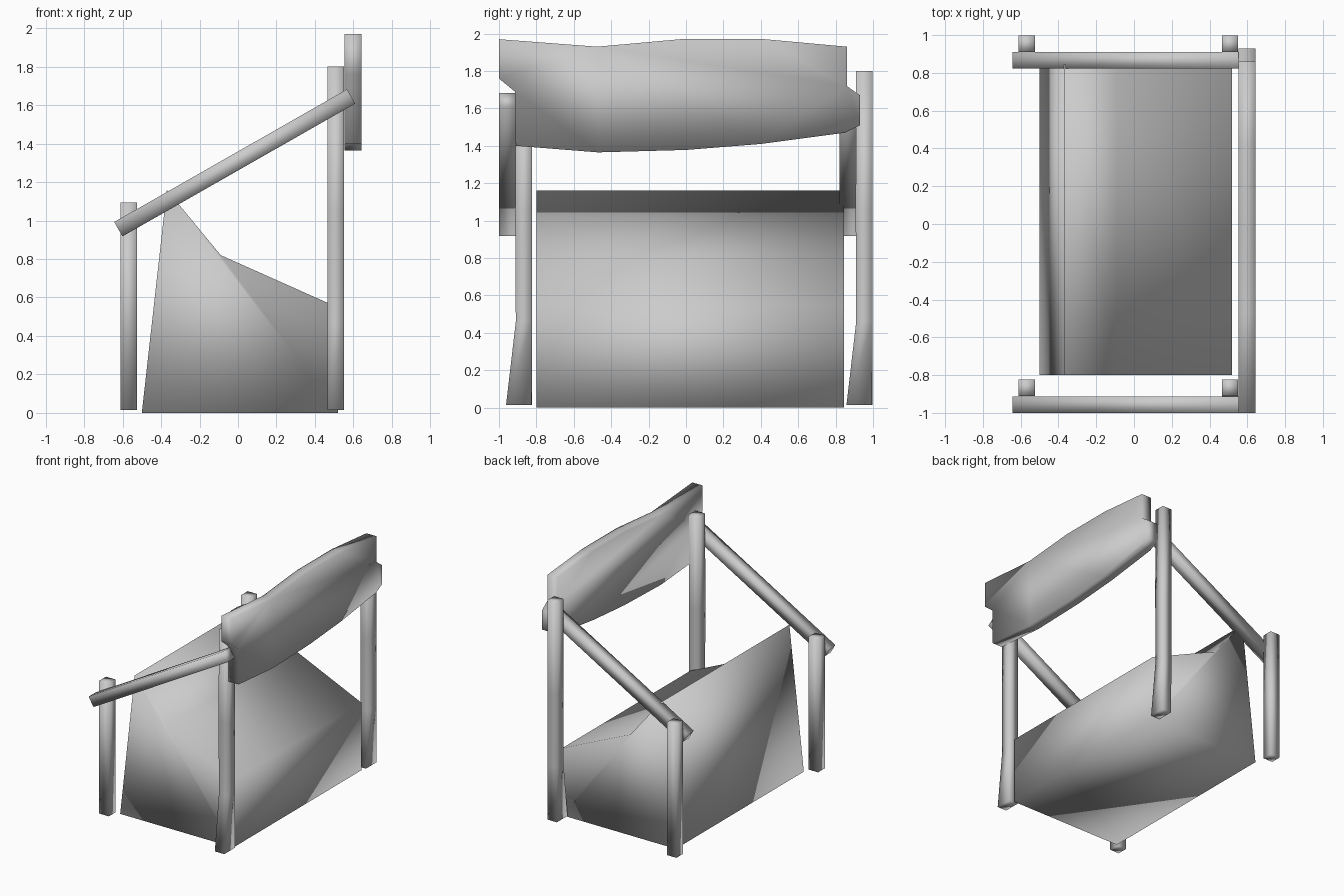
import bpy
import bmesh
from mathutils import Vector

if "Cube" in bpy.data.objects:
    bpy.data.objects.remove(bpy.data.objects["Cube"])


def make_mesh(name, bm):
    bmesh.ops.recalc_face_normals(bm, faces=bm.faces)
    for face in bm.faces:
        face.smooth = True
    mesh = bpy.data.meshes.new(name)
    bm.to_mesh(mesh)
    bm.free()
    obj = bpy.data.objects.new(name, mesh)
    bpy.context.collection.objects.link(obj)
    return obj


def prism(name, outline, offset):
    """Closed outline of 3D points, extruded by an offset."""
    bm = bmesh.new()
    face = bm.faces.new([bm.verts.new(p) for p in outline])
    ext = bmesh.ops.extrude_face_region(bm, geom=[face], use_keep_orig=True)
    moved = [v for v in ext["geom"] if isinstance(v, bmesh.types.BMVert)]
    bmesh.ops.translate(bm, verts=moved, vec=offset)
    return make_mesh(name, bm)


def loft(name, sections):
    """Square bar through four-point sections."""
    bm = bmesh.new()
    rings = [[bm.verts.new(p) for p in s] for s in sections]
    for a, b in zip(rings, rings[1:]):
        for i in range(4):
            j = (i + 1) % 4
            bm.faces.new((a[i], a[j], b[j], b[i]))
    bm.faces.new(rings[0])
    bm.faces.new(rings[-1])
    return make_mesh(name, bm)


def leg(name, x0, x1, levels):
    """Levels are (z, y_min, y_max)."""
    return loft(name, [[(x0, a, z), (x1, a, z), (x1, b, z), (x0, b, z)]
                       for z, a, b in levels])


# Seat block: side profile run across the width
seat = [(-0.5, 0), (0.52, 0), (0.52, 0.548), (-0.09, 0.82), (-0.37, 1.16)]
prism("seat", [(x, -0.8, z) for x, z in seat], (0, 1.645, 0))

# Tall and short legs on each side; the tall ones flare at the foot
for side, y in (("near", -0.91), ("far", 0.91)):
    leg(f"tall_leg_{side}", 0.465, 0.55,
        [(0.015, y - 0.052, y + 0.085), (0.46, y, y + 0.087),
         (1.05, y - 0.003, y + 0.087), (1.8, y, y + 0.087)])
    leg(f"short_leg_{side}", -0.612, -0.525,
        [(0.015, y, y + 0.087), (1.095, y, y + 0.087)])

# Sloping armrests
start, end = Vector((-0.622, 0, 0.955)), Vector((0.588, 0, 1.645))
d = (end - start).normalized()
n = Vector((-d.z, 0, d.x)) * 0.043
for side, y0, y1 in (("near", -1.0, -0.912), ("far", 0.822, 0.91)):
    loft(f"armrest_{side}",
         [[p + n + Vector((0, y0, 0)), p - n + Vector((0, y0, 0)),
           p - n + Vector((0, y1, 0)), p + n + Vector((0, y1, 0))]
          for p in (start, end)])

# Backrest board: wavy outline with notched ends
back = [(-1.0, 1.97), (-0.475, 1.93), (-0.03, 1.97), (0.42, 1.97),
        (0.86, 1.93), (0.86, 1.72), (0.93, 1.67), (0.93, 1.51),
        (0.85, 1.47), (0.4, 1.41), (0.0, 1.378), (-0.47, 1.365),
        (-0.91, 1.40), (-0.915, 1.69), (-1.0, 1.76)]
prism("backrest", [(0.553, y, z) for y, z in back], (0.09, 0, 0))
